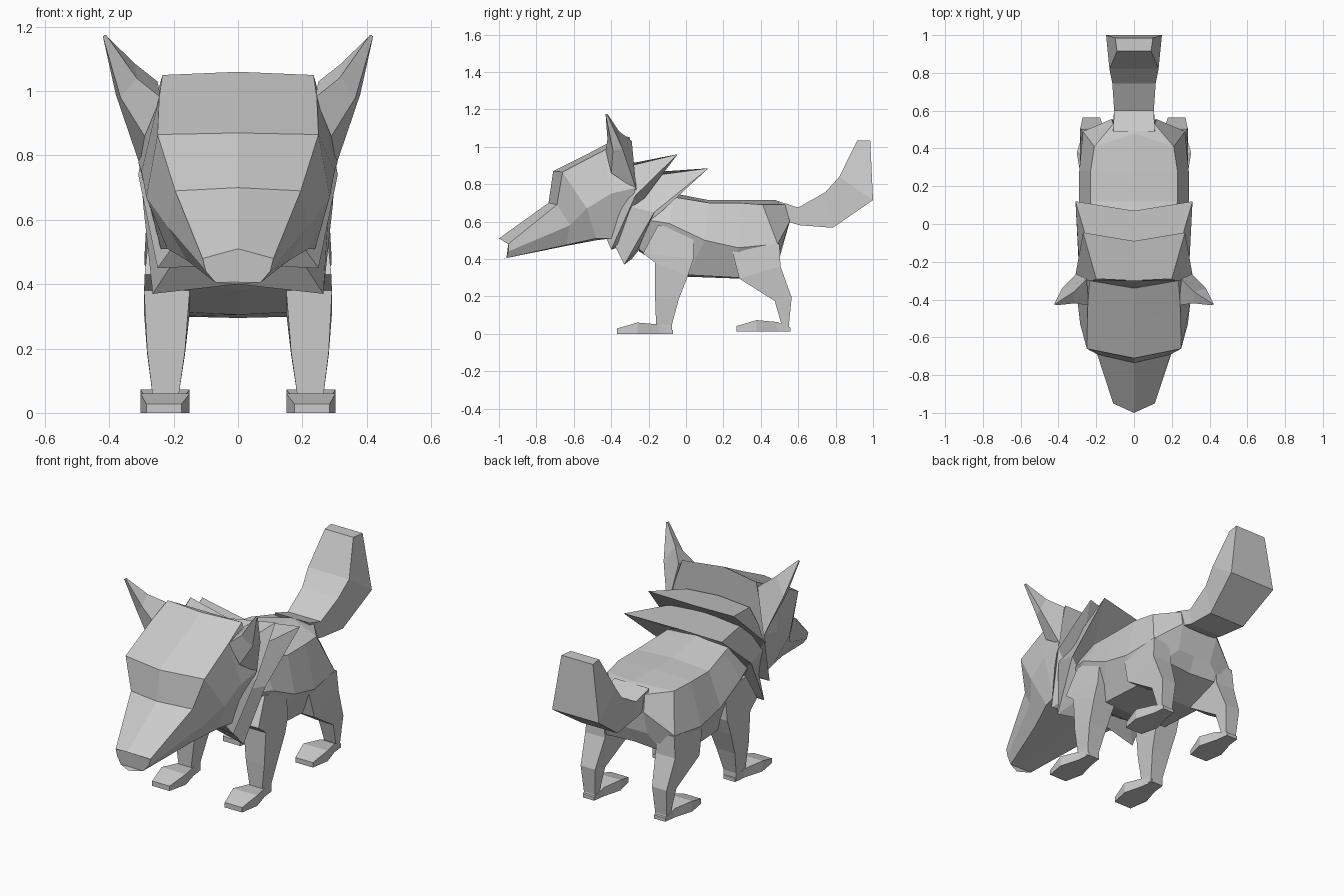
import bpy, bmesh


def loft(name, rings, both_sides=False):
    """Skin a list of point rings, cap both ends, optionally mirror across x."""
    bm = bmesh.new()
    loops = [[bm.verts.new(p) for p in ring] for ring in rings]
    n = len(loops[0])
    for a, b in zip(loops, loops[1:]):
        for i in range(n):
            j = (i + 1) % n
            bm.faces.new((a[i], a[j], b[j], b[i]))
    bm.faces.new(loops[0])
    bm.faces.new(loops[-1])
    bmesh.ops.remove_doubles(bm, verts=bm.verts, dist=0.0005)
    bmesh.ops.recalc_face_normals(bm, faces=bm.faces)
    mesh = bpy.data.meshes.new(name)
    bm.to_mesh(mesh)
    bm.free()
    obj = bpy.data.objects.new(name, mesh)
    bpy.context.collection.objects.link(obj)
    if both_sides:
        mod = obj.modifiers.new("mirror", 'MIRROR')
        mod.use_mirror_merge = False
    return obj


def full(half):
    """Half section (top centre -> bottom centre) to a symmetric ring."""
    return half + [(-x, y, z) for x, y, z in reversed(half) if x > 0]


def slab(x0, x1, a, b, xb=None):
    """Quad section spanning side-view points a and b, between two x values."""
    u0, u1 = xb or (x0, x1)
    return [(x0, *a), (x1, *a), (u1, *b), (u0, *b)]


# Head: nose, snout root, forehead, back of skull
head = [
    [(0, -1.0, .51), (.11, -.95, .48), (.10, -.95, .44), (.07, -.96, .405), (0, -.99, .40)],
    [(0, -.735, .70), (.195, -.69, .69), (.22, -.62, .58), (.16, -.64, .475), (0, -.64, .47)],
    [(0, -.71, .87), (.25, -.66, .865), (.285, -.53, .67), (.22, -.48, .51), (0, -.48, .50)],
    [(0, -.52, .965), (.245, -.44, .98), (.30, -.40, .75), (.24, -.40, .51), (0, -.40, .51)],
    [(0, -.34, 1.06), (.235, -.30, 1.05), (.31, -.27, .78), (.23, -.33, .54), (0, -.36, .52)],
]
loft("head", [full(r) for r in head])

# Ears: base, bend, tip
loft("ear", [
    [(.24, -.43, .98), (.25, -.29, 1.03), (.305, -.265, .77), (.29, -.40, .86)],
    [(.315, -.42, 1.04), (.32, -.36, 1.085), (.38, -.34, .99), (.365, -.39, .98)],
    [(.41, -.43, 1.175), (.412, -.42, 1.175), (.42, -.42, 1.17), (.42, -.43, 1.17)],
], True)

# Mane: two flared collars (neck ring, flared rim, return to the body)
upper = [
    [(0, -.30, .91), (.20, -.29, .90), (.28, -.33, .72), (.20, -.43, .52), (0, -.42, .51)],
    [(0, -.09, .93), (.27, -.045, .96), (.31, -.27, .74), (.25, -.40, .45), (0, -.37, .46)],
    [(0, -.22, .82), (.18, -.22, .80), (.26, -.27, .66), (.19, -.34, .50), (0, -.34, .50)],
]
lower = [
    [(0, -.24, .86), (.21, -.22, .84), (.285, -.30, .68), (.20, -.38, .47), (0, -.36, .47)],
    [(0, .07, .86), (.31, .12, .885), (.295, -.17, .65), (.265, -.33, .37), (0, -.29, .40)],
    [(0, -.10, .765), (.19, -.10, .75), (.24, -.19, .6), (.19, -.26, .45), (0, -.25, .45)],
]
loft("upper_mane", [full(r) for r in upper])
loft("lower_mane", [full(r) for r in lower])

# Body from neck to rump
body = [
    [(0, -.30, .80), (.17, -.30, .77), (.23, -.28, .62), (.17, -.25, .45), (0, -.25, .44)],
    [(0, -.06, .75), (.20, -.06, .73), (.285, -.09, .59), (.20, -.16, .39), (0, -.16, .385)],
    [(0, .12, .715), (.23, .12, .70), (.29, .10, .50), (.21, .01, .315), (0, .01, .305)],
    [(0, .28, .715), (.23, .28, .70), (.29, .28, .46), (.21, .285, .30), (0, .285, .295)],
    [(0, .48, .715), (.21, .41, .69), (.27, .49, .48), (.20, .49, .37), (0, .47, .37)],
    [(0, .53, .69), (.11, .53, .69), (.12, .555, .60), (.11, .51, .46), (0, .51, .46)],
]
loft("body", [full(r) for r in body])

# Tail: (half width top, half width bottom, top point, bottom point)
tail = [
    (.11, .11, (.49, .71), (.54, .60)),
    (.105, .105, (.60, .675), (.61, .58)),
    (.115, .115, (.745, .757), (.785, .567)),
    (.13, .148, (.82, .84), (1.0, .715)),
    (.09, .10, (.915, 1.033), (.985, 1.033)),
]
loft("tail", [slab(-t, t, p, q, (-b, b)) for t, b, p, q in tail])

# Front legs
loft("front_leg", [
    slab(.17, .275, (-.15, .58), (.04, .55)),
    slab(.15, .29, (-.23, .43), (.04, .40)),
    slab(.15, .292, (-.165, .38), (.01, .31)),
    slab(.165, .282, (-.165, .19), (-.04, .18)),
    slab(.185, .265, (-.16, .05), (-.075, .05)),
    slab(.185, .265, (-.155, .005), (-.075, .005)),
], True)

# Hind legs with bent hock
loft("hind_leg", [
    slab(.17, .275, (.24, .47), (.50, .48)),
    slab(.16, .285, (.285, .295), (.505, .36)),
    slab(.18, .272, (.475, .175), (.565, .195)),
    slab(.19, .262, (.51, .05), (.55, .045)),
    slab(.19, .262, (.515, .015), (.555, .02)),
], True)


def foot(name, y, z, length):
    """Hexagonal paw, toe at y, widest a third of the way back."""
    stations = [(0, .175, .285, .028), (.37, .15, .303, .06),
                (.75, .18, .27, .05), (1, .19, .262, .02)]
    loft(name, [slab(x0, x1, (y + t * length, z), (y + t * length, z + h))
                for t, x0, x1, h in stations], True)


foot("front_foot", -.37, 0, .30)
foot("hind_foot", .27, .013, .29)
